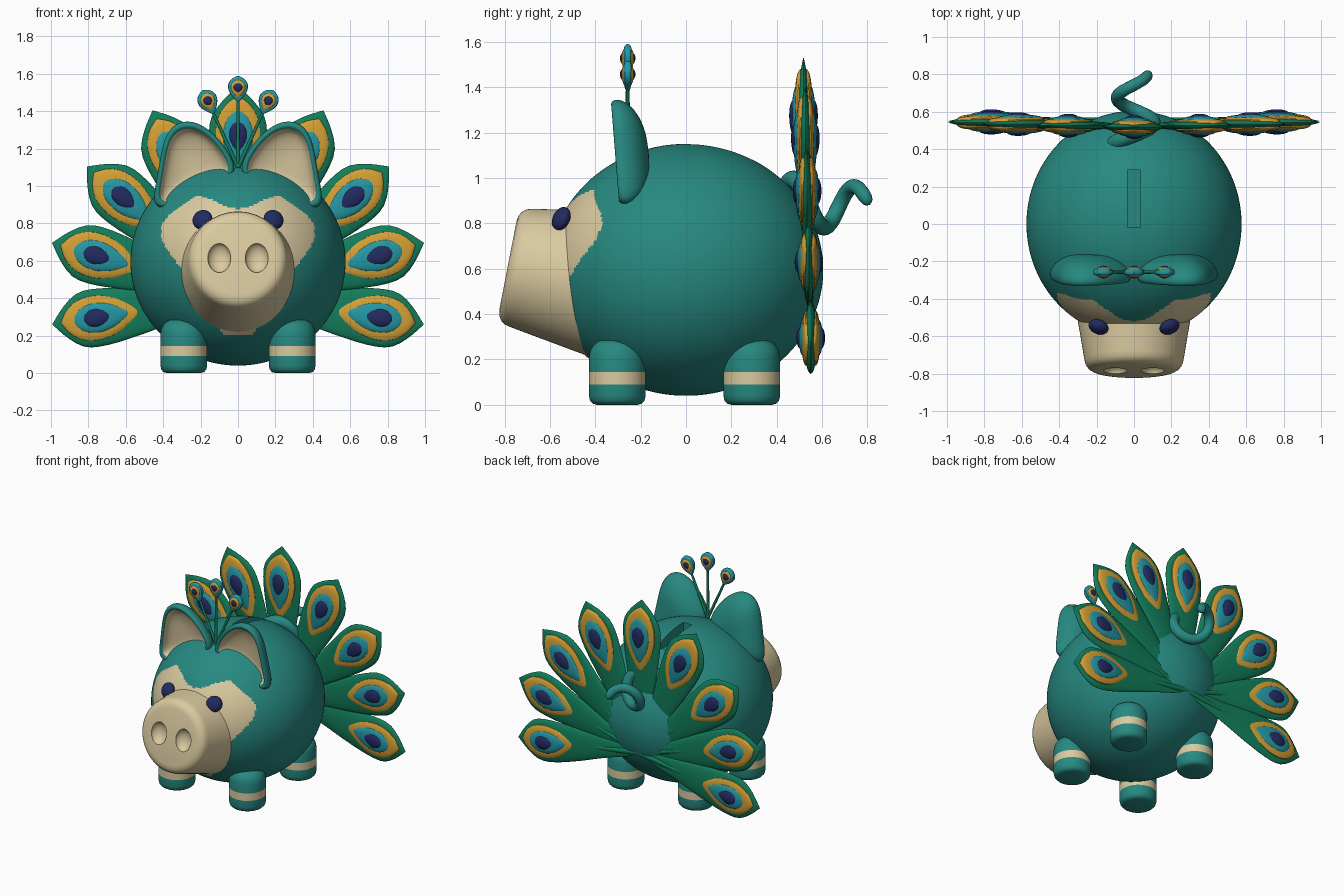
import bpy, bmesh, math
from mathutils import Vector, Matrix

cube = bpy.data.objects.get("Cube")
if cube:
    bpy.data.objects.remove(cube, do_unlink=True)


def material(name, r, g, b):
    m = bpy.data.materials.new(name)
    m.use_nodes = True
    m.diffuse_color = (r, g, b, 1)
    node = next(n for n in m.node_tree.nodes if n.type == 'BSDF_PRINCIPLED')
    node.inputs["Base Color"].default_value = (r, g, b, 1)
    node.inputs["Roughness"].default_value = 0.6
    return m


TEAL = material("teal", 0.02, 0.25, 0.22)
CREAM = material("cream", 0.70, 0.59, 0.35)
GOLD = material("gold", 0.66, 0.35, 0.035)
CYAN = material("cyan", 0.018, 0.31, 0.37)
NAVY = material("navy", 0.016, 0.024, 0.12)
GREEN = material("leaf green", 0.006, 0.21, 0.105)


def finish(name, bm, mats, matrix=None, rule=None):
    """Turn a bmesh into a smooth shaded object; rule gives a material index per face."""
    bmesh.ops.remove_doubles(bm, verts=bm.verts, dist=1e-5)
    bmesh.ops.recalc_face_normals(bm, faces=bm.faces)
    if rule:
        for f in bm.faces:
            f.material_index = rule(f.calc_center_median())
    me = bpy.data.meshes.new(name)
    bm.to_mesh(me)
    bm.free()
    for m in mats:
        me.materials.append(m)
    ob = bpy.data.objects.new(name, me)
    bpy.context.scene.collection.objects.link(ob)
    if matrix:
        ob.matrix_world = matrix
    smooth(me)
    return ob


def smooth(me):
    me.shade_smooth()
    me.set_sharp_from_angle(angle=math.radians(40))


def loft(rings, painted=()):
    """Skin a list of closed rings; bands listed in painted get material 1."""
    bm = bmesh.new()
    loops = [[bm.verts.new(p) for p in ring] for ring in rings]
    for k, (a, b) in enumerate(zip(loops, loops[1:])):
        for i in range(len(a)):
            j = (i + 1) % len(a)
            f = bm.faces.new((a[i], a[j], b[j], b[i]))
            f.material_index = int(k in painted)
    return bm


def circle(n):
    return [(math.cos(i * math.tau / n), math.sin(i * math.tau / n)) for i in range(n)]


def lathe(profile, n=48):
    return loft([[(r * c, r * s, z) for c, s in circle(n)] for r, z in profile])


def ellipsoid(radii, u=32, v=20):
    bm = bmesh.new()
    bmesh.ops.create_uvsphere(bm, u_segments=u, v_segments=v, radius=1)
    bmesh.ops.scale(bm, vec=radii, verts=bm.verts)
    return bm


def bake(ob, cutter=None):
    """Apply modifiers (and an optional boolean cutter, which is then removed)."""
    if cutter:
        mod = ob.modifiers.new("cut", 'BOOLEAN')
        mod.object, mod.operation, mod.solver = cutter, 'DIFFERENCE', 'EXACT'
        cutter.hide_render = True
    bpy.context.view_layer.update()
    dg = bpy.context.evaluated_depsgraph_get()
    me = bpy.data.meshes.new_from_object(ob.evaluated_get(dg))
    ob.modifiers.clear()
    ob.data = me
    smooth(me)
    if cutter:
        bpy.data.objects.remove(cutter, do_unlink=True)


def curve_at(pts, t):
    """Smooth interpolation through (t, value) points."""
    last = len(pts) - 1
    k = max(i for i in range(last) if pts[i][0] <= t or i == 0)

    def slope(i):
        a, b = pts[max(i - 1, 0)], pts[min(i + 1, last)]
        return (b[1] - a[1]) / (b[0] - a[0])
    (t0, v0), (t1, v1) = pts[k], pts[k + 1]
    h = t1 - t0
    s = min(max((t - t0) / h, 0), 1)
    return ((1 + 2 * s) * (1 - s) ** 2 * v0 + s * (1 - s) ** 2 * h * slope(k)
            + s * s * (3 - 2 * s) * v1 - s * s * (1 - s) * h * slope(k + 1))


# Body with a heart-shaped face mask and a coin slot
MASK = [(0.2, 0.08), (0.45, 0.195), (0.55, 0.29), (0.64, 0.365), (0.73, 0.41),
        (0.82, 0.39), (0.89, 0.31), (0.96, 0.2)]
RX, RY, RZ, CZ = 0.575, 0.605, 0.555, 0.595


def mask_rule(c):
    z, x = c.z + CZ, abs(c.x)
    if c.y > 0 or not 0.2 < z < 0.96:
        return 0
    brow = 0.88 + 0.033 * (1 - math.cos(math.pi * min(x / 0.22, 1)))
    return int(x < curve_at(MASK, z) and z < brow)


body = finish("body", ellipsoid((RX, RY, RZ), 256, 160), [TEAL, CREAM],
              Matrix.Translation((0, 0, CZ)), mask_rule)
slot = bmesh.new()
bmesh.ops.create_cube(slot, size=1)
bmesh.ops.scale(slot, vec=(0.07, 0.31, 0.3), verts=slot.verts)
bake(body, finish("slot_cutter", slot, [TEAL], Matrix.Translation((0, 0.135, 1.2))))

# Snout with two hollow nostrils
face = Matrix.Translation((0, -0.785, 0.615)) @ Matrix.Rotation(math.radians(79), 4, 'X')
snout = finish("snout", lathe([(0, 0), (0.2, 0), (0.225, -0.005), (0.245, -0.017),
                               (0.258, -0.035), (0.265, -0.06), (0.33, -0.45),
                               (0, -0.45)], 72), [CREAM], face)
for side in (-1, 1):
    bake(snout, finish("nostril_cutter", ellipsoid((0.062, 0.08, 0.05)), [CREAM],
                       face @ Matrix.Translation((side * 0.1, 0, 0.005))))

# Eyes, flattened along the body's surface
for side, label in ((-1, "right"), (1, "left")):
    spot = Vector((side * 0.19, -0.55, 0.82))
    normal = Vector((spot.x / RX ** 2, spot.y / RY ** 2, (spot.z - CZ) / RZ ** 2))
    finish(label + "_eye", ellipsoid((0.055, 0.055, 0.035)), [NAVY],
           Matrix.Translation(spot) @ normal.to_track_quat('Z', 'Y').to_matrix().to_4x4())

# Dished ears with cream insides
EAR = [(0, 1.09), (0.06, 1.2), (0.14, 1.295), (0.24, 1.352), (0.335, 1.34), (0.398, 1.26),
       (0.422, 1.1), (0.452, 0.95), (0.445, 0.895), (0.4, 0.88), (0.33, 0.89),
       (0.2, 0.94), (0.06, 1.01)]
EAR_RINGS = [(0, 0.155), (0.5, 0.145), (0.85, 0.105), (1, 0.055), (1.01, 0.02), (0.94, 0),
             (0.84, 0.008), (0.79, 0.055), (0.4, 0.08), (0, 0.085)]
for side, label in ((-1, "right"), (1, "left")):
    rings = []
    for k, d in EAR_RINGS:
        ring = [(0.24 + (x - 0.24) * k, 1.1 + (z - 1.1) * k) for x, z in EAR]
        rings.append([(side * x, -0.3 - 0.08 * (z - 0.9) + d, z) for x, z in ring])
    ear = finish(label + "_ear", loft(rings, (6, 7, 8)), [TEAL, CREAM])
    ear.modifiers.new("round", 'SUBSURF').levels = 2
    bake(ear)

# Four stubby legs with a cream band
LEG = [(0, 0), (0.09, 0), (0.108, 0.005), (0.12, 0.018), (0.125, 0.04), (0.125, 0.09),
       (0.125, 0.145), (0.125, 0.21), (0.118, 0.242), (0.102, 0.267), (0.08, 0.282),
       (0.05, 0.288), (0, 0.288)]
for side, label in ((-1, "right"), (1, "left")):
    for y, end in ((-0.303, "front"), (0.29, "back")):
        finish(f"{end}_{label}_leg", lathe(LEG), [TEAL, CREAM],
               Matrix.Translation((side * 0.29, y, 0)), lambda c: int(0.09 < c.z < 0.145))

# Curly tail
rings = []


def helix(t):
    a, r = math.pi * (1 - 3 * t), 0.12 - 0.045 * t
    return Vector((r * math.cos(a), 0.41 + 0.4 * t, 0.88 + r * math.sin(a)))


for i in range(111):
    t = -0.15 + 1.15 * i / 110
    tangent = helix(t + 0.01) - helix(t - 0.01)
    u = tangent.cross(Vector((0, 1, 0))).normalized()
    v = tangent.cross(u).normalized()
    r = (0.042 - 0.012 * t) * math.sqrt(max(0, 1 - max(0, (t - 0.94) / 0.06) ** 2))
    rings.append([helix(t) + u * r * c + v * r * s for c, s in circle(16)])
finish("curly_tail", loft(rings), [TEAL])

# Feathers: lens-shaped leaves carrying stacked teardrop spots
BLADE = [(0, 0.15), (0.3, 0.48), (0.55, 0.82), (0.75, 1), (0.85, 0.92), (0.93, 0.53), (1, 0)]
DROP = [(0, 0), (0.15, 0.38), (0.35, 0.8), (0.56, 1), (0.76, 0.9), (0.91, 0.52), (1, 0)]


def petal(name, shape, start, end, width, thick, power, mat, matrix):
    rings = []
    for i in range(29):
        t = (1 - math.cos(math.pi * i / 28)) / 2
        w = min(max(curve_at(shape, t), 0), 1)
        rings.append([(width * w * c,
                       thick * w ** power * math.copysign(abs(s) ** power, s),
                       start + (end - start) * t) for c, s in circle(24)])
    finish(name, loft(rings), [mat], matrix)


def stem(name, radius, length, matrix):
    finish(name, lathe([(0, 0), (radius, 0), (radius * 0.7, length), (0, length)], 12),
           [GREEN], matrix)


# Fan of nine tail feathers
for k in range(-4, 5):
    i = abs(k)
    size = 1.125 - 0.03 * i
    place = (Matrix.Translation((0, 0.518 + 0.008 * i, 0.41))
             @ Matrix.Rotation(math.radians(24.65 * k), 4, 'Y'))
    tag = f"tail_feather_{k + 5}"
    petal(tag + "_blade", BLADE, 0, size, 0.155, 0.03, 1, GREEN, place)
    stem(tag + "_stem", 0.022, size * 0.55, place)
    for part, a, b, w, th, mat in (("outer", 0.5, 0.955, 0.122, 0.04, GOLD),
                                   ("middle", 0.56, 0.9, 0.085, 0.052, CYAN),
                                   ("centre", 0.655, 0.845, 0.053, 0.063, NAVY)):
        petal(f"{tag}_{part}_spot", DROP, a * size, b * size, w, th, 0.35, mat, place)

# Crest of three small plumes
for k in (-1, 0, 1):
    tip = 0.455 if k else 0.49
    place = (Matrix.Translation((0, -0.257, 1.1))
             @ Matrix.Rotation(math.radians(24.5 * k), 4, 'Y'))
    tag = f"crest_plume_{k + 2}"
    stem(tag + "_stem", 0.011, tip - 0.1, place)
    for part, a, b, w, th, mat in (("outer", 0.145, 0, 0.053, 0.02, CYAN),
                                   ("middle", 0.125, 0.018, 0.04, 0.027, GOLD),
                                   ("centre", 0.1, 0.036, 0.026, 0.034, NAVY)):
        petal(f"{tag}_{part}_spot", DROP, tip - a, tip - b, w, th, 0.4, mat, place)
